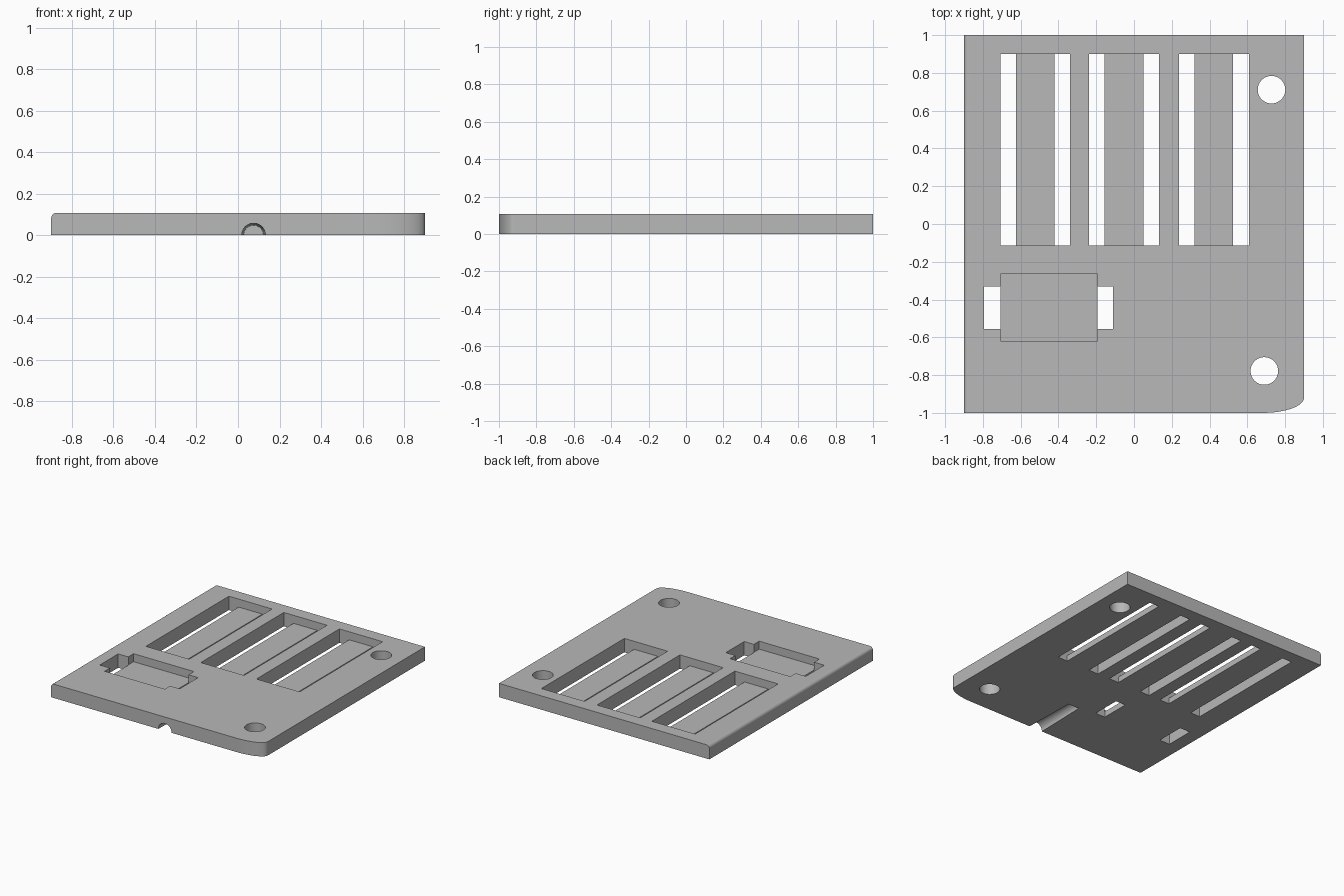
import bpy, bmesh, math
from mathutils import Matrix

if "Cube" in bpy.data.objects:
    bpy.data.objects.remove(bpy.data.objects["Cube"], do_unlink=True)

HEIGHT = 0.107
FLOOR = 0.045
LOW, HIGH = -0.1, 0.2   # cutter overshoot below and above the plate

grey = bpy.data.materials.new("plain grey")
grey.use_nodes = True
grey.diffuse_color = (0.48, 0.48, 0.48, 1)
grey.node_tree.nodes["Principled BSDF"].inputs["Base Color"].default_value = (0.48, 0.48, 0.48, 1)


def make_object(name, bm):
    bmesh.ops.recalc_face_normals(bm, faces=bm.faces[:])
    mesh = bpy.data.meshes.new(name)
    bm.to_mesh(mesh)
    bm.free()
    mesh.materials.append(grey)
    obj = bpy.data.objects.new(name, mesh)
    bpy.context.collection.objects.link(obj)
    return obj


def extrude(points, direction):
    bm = bmesh.new()
    face = bm.faces.new([bm.verts.new(p) for p in points])
    moved = bmesh.ops.extrude_face_region(bm, geom=[face])["geom"]
    verts = [g for g in moved if isinstance(g, bmesh.types.BMVert)]
    bmesh.ops.translate(bm, verts=verts, vec=direction)
    return bm


def cut(bm):
    """Subtract a solid from the plate, then discard it."""
    cutter = make_object("cutter", bm)
    cutter.hide_render = True
    mod = plate.modifiers.new("cut", "BOOLEAN")
    mod.operation = "DIFFERENCE"
    mod.solver = "EXACT"
    mod.object = cutter
    bpy.ops.object.modifier_apply(modifier=mod.name)
    bpy.data.objects.remove(cutter, do_unlink=True)


def box(x0, x1, y0, y1, z0):
    return extrude([(x0, y0, z0), (x1, y0, z0), (x1, y1, z0), (x0, y1, z0)],
                   (0, 0, HIGH - z0))


# Base plate with one swept front corner
outline = [(0.9, 1, 0), (-0.9, 1, 0), (-0.9, -1, 0)]
for i in range(17):
    a = math.pi / 2 * i / 16
    outline.append((0.68 + 0.22 * math.sin(a), -0.92 - 0.08 * math.cos(a), 0))
bm = extrude(outline, (0, 0, HEIGHT))

# Rounded upper edge along the right side
edge = [e for e in bm.edges
        if all(v.co.x < -0.89 and v.co.z > 0.1 for v in e.verts)]
bmesh.ops.bevel(bm, geom=edge, offset=0.025, segments=6, profile=0.5, affect="EDGES")
plate = make_object("base_plate", bm)
bpy.context.view_layer.objects.active = plate
plate.select_set(True)

# Three long trays, each with a through slot down both sides
SLOT = 0.083
for x0 in (-0.708, -0.238, 0.238):
    x1 = x0 + 0.37
    section = [(x0, LOW), (x0 + SLOT, LOW), (x0 + SLOT, FLOOR), (x1 - SLOT, FLOOR),
               (x1 - SLOT, LOW), (x1, LOW), (x1, HIGH), (x0, HIGH)]
    cut(extrude([(x, -0.115, z) for x, z in section], (0, 1.015, 0)))

# Rectangular tray with a through slot at each end
cut(box(-0.708, -0.192, -0.62, -0.265, FLOOR))
cut(box(-0.795, -0.706, -0.555, -0.33, LOW))
cut(box(-0.194, -0.11, -0.555, -0.33, LOW))

# Round mounting holes
for x, y in ((0.728, 0.711), (0.69, -0.778)):
    bm = bmesh.new()
    bmesh.ops.create_cone(bm, cap_ends=True, segments=48, radius1=0.073, radius2=0.073,
                          depth=0.5, matrix=Matrix.Translation((x, y, 0)))
    cut(bm)

# Tapered half-round groove under the front edge
bm = bmesh.new()
bmesh.ops.create_cone(bm, cap_ends=True, segments=48, radius1=0.047, radius2=0.059, depth=0.5,
                      matrix=Matrix.Translation((0.075, -0.83, 0)) @ Matrix.Rotation(math.pi / 2, 4, "X"))
cut(bm)

# Smooth curved walls, crisp flat faces
bpy.ops.object.shade_smooth_by_angle(angle=math.radians(30))
weighted = plate.modifiers.new("flat_normals", "WEIGHTED_NORMAL")
weighted.keep_sharp = True
